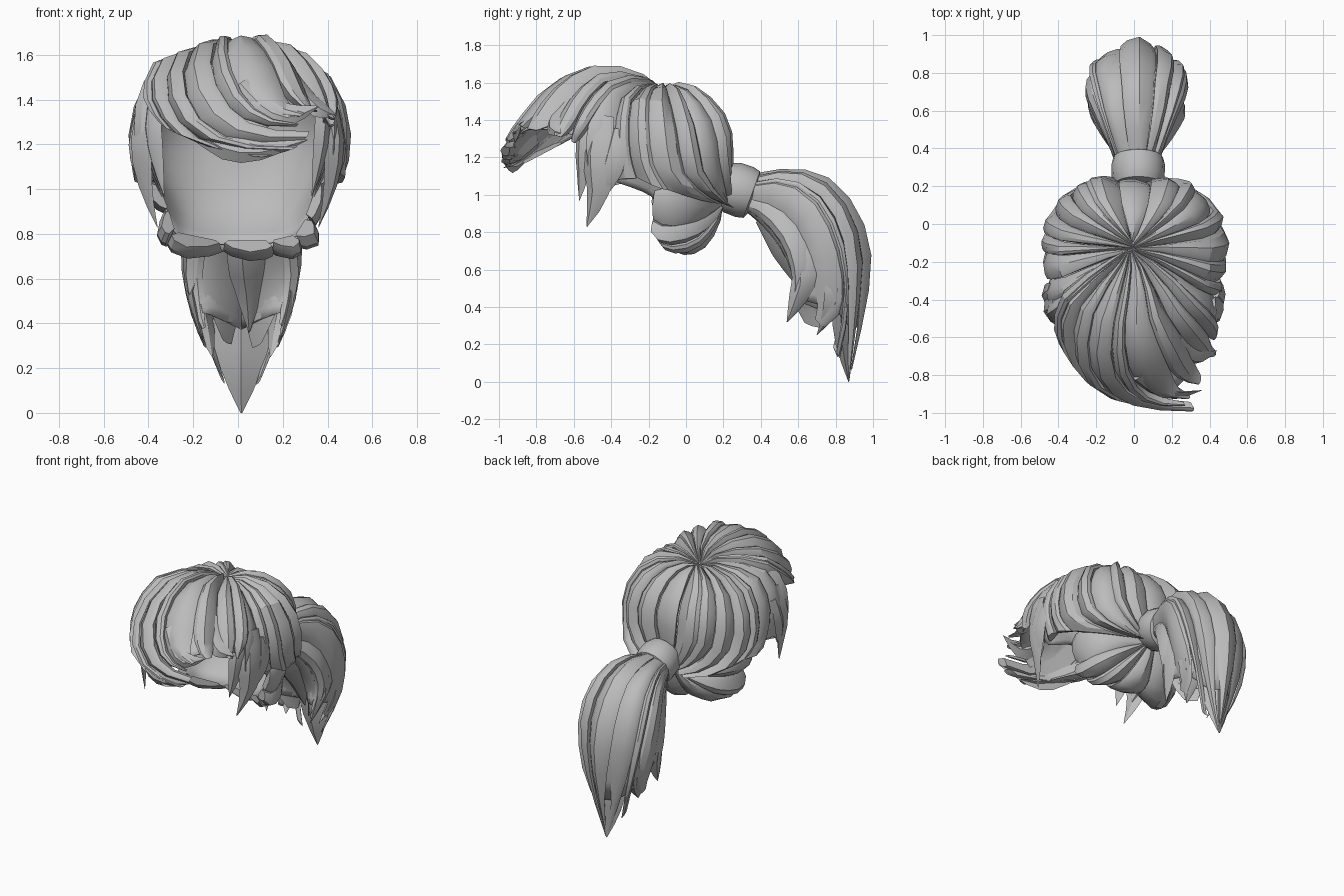
import bpy, bmesh, math, random
from mathutils import Vector as V

random.seed(11)
hair = bpy.data.materials.new("hair_grey")
hair.diffuse_color = (0.5, 0.5, 0.5, 1)


def spline(pts, t):
    """Catmull-Rom through pts, t in 0..1."""
    n = len(pts) - 1
    f = min(max(t, 0), 1) * n
    i = min(int(f), n - 1)
    f -= i
    b, c = pts[i], pts[i + 1]
    a = pts[i - 1] if i else b * 2 - c
    d = pts[i + 2] if i + 2 <= n else c * 2 - b
    return 0.5 * (2 * b + (c - a) * f + (2 * a - 5 * b + 4 * c - d) * f ** 2
                  + (3 * b - a - 3 * c + d) * f ** 3)


def surface(guides, u, t):
    return spline([spline(g, t) for g in guides], u)


def finish(bm, name, angle=30):
    bmesh.ops.recalc_face_normals(bm, faces=bm.faces)
    me = bpy.data.meshes.new(name)
    bm.to_mesh(me)
    bm.free()
    me.materials.append(hair)
    ob = bpy.data.objects.new(name, me)
    bpy.context.collection.objects.link(ob)
    bpy.ops.object.select_all(action='DESELECT')
    ob.select_set(True)
    bpy.context.view_layer.objects.active = ob
    bpy.ops.object.shade_smooth_by_angle(angle=math.radians(angle))
    return ob


def tube(bm, rings):
    """Closed skin over rings of points."""
    vs = [[bm.verts.new(p) for p in r] for r in rings]
    n = len(vs[0])
    for a, b in zip(vs, vs[1:]):
        for i in range(n):
            j = (i + 1) % n
            bm.faces.new((a[i], a[j], b[j], b[i]))
    bm.faces.new(vs[0])
    bm.faces.new(vs[-1][::-1])


def locks(name, guides, count, centre, bulge, tip, t0=0.02, depth=0.025, rows=10):
    """Bulged locks side by side over the guide surface; tip(u) is the end width."""
    bm = bmesh.new()
    cuts = [(i + (random.uniform(-.25, .25) if 0 < i < count else 0)) / count
            for i in range(count + 1)]
    for u0, u1 in zip(cuts, cuts[1:]):
        mid, half = (u0 + u1) / 2, (u1 - u0) / 2
        b = bulge * random.uniform(.6, 1.2)
        tilt = random.choice((-1, 1)) * bulge * random.uniform(.2, .5)
        end = tip(mid)
        stop = 1 if end > .65 else random.uniform(.93, 1)
        rings = []
        for r in range(rows):
            k = r / (rows - 1)
            t = t0 + (stop - t0) * k
            taper = 1 - (1 - end) * max(0, (k - .68) / .32) ** 1.3
            env = min(1, .25 + k * 4) * taper
            ring = []
            for s in (-1, -.65, .05, .7, 1):
                p = surface(guides, mid + half * s * taper, t)
                ring.append(p + (p - centre).normalized() * (b * (1 - s * s) + tilt * s) * env)
            for s in (.85, -.85):
                p = surface(guides, mid + half * s * taper, t)
                ring.append(p - (p - centre).normalized() * depth * env)
            rings.append(ring)
        tube(bm, rings)
    return finish(bm, name)


def lining(name, guides, centre, t0, t1, nu=28, nt=12, depth=0.03):
    """Smooth thin sheet below the locks."""
    bm = bmesh.new()
    grid = []
    for i in range(nu + 1):
        col = []
        for j in range(nt + 1):
            p = surface(guides, i / nu, t0 + (t1 - t0) * j / nt)
            col.append(bm.verts.new(p - (p - centre).normalized() * depth))
        grid.append(col)
    for a, b in zip(grid, grid[1:]):
        for j in range(nt):
            bm.faces.new((a[j], b[j], b[j + 1], a[j + 1]))
    ob = finish(bm, name, 60)
    mod = ob.modifiers.new("thickness", 'SOLIDIFY')
    mod.thickness = 0.008
    mod.offset = 0


def strand(bm, pts, width, centre, thick=.45):
    """Free pointed strand along a path."""
    pts = [V(p) for p in pts]
    rings = []
    for r in range(7):
        k = r / 6
        p = spline(pts, k)
        tan = (spline(pts, min(k + .03, 1)) - spline(pts, max(k - .03, 0))).normalized()
        out = p - V(centre)
        out = (out - tan * out.dot(tan)).normalized()
        side = tan.cross(out)
        w = width * (.7 + .9 * k if k < .35 else 1.015 * (1 - ((k - .35) / .65) ** 1.6) + .03)
        rings.append([p + side * w * x + out * w * thick * z for x, z in
                      ((-1, 0), (-.4, .8), (.3, 1), (1, 0), (0, -.7))])
    tube(bm, rings)


def vecs(rows):
    return [[V(p) for p in r] for r in rows]


def flip(g, cx=0.0):
    return [V((2 * cx - p.x, p.y, p.z)) for p in g]


def both(half, cx=0.0):
    return [flip(g, cx) for g in half[:0:-1]] + half


C = (-.02, -.13, 1.56)   # crown
head = V((0, -.25, 1.2))

# back and side hair: from the back centre round to the temple
sides = both(vecs([
    [C, (0, -.03, 1.56), (0, .08, 1.51), (0, .18, 1.39), (0, .21, 1.25), (0, .2, 1.1), (0, .2, 1.0)],
    [C, (.08, -.02, 1.58), (.17, .1, 1.51), (.21, .2, 1.38), (.21, .22, 1.22), (.14, .22, 1.07), (.06, .2, .98)],
    [C, (.14, -.05, 1.57), (.29, .03, 1.49), (.36, .1, 1.34), (.35, .13, 1.16), (.25, .18, 1.03), (.1, .21, .96)],
    [C, (.17, -.1, 1.57), (.36, -.07, 1.48), (.45, -.03, 1.3), (.44, 0, 1.12), (.36, .11, 1.0), (.17, .2, .95)],
    [C, (.18, -.16, 1.57), (.37, -.2, 1.5), (.45, -.2, 1.33), (.46, -.18, 1.17), (.45, -.14, 1.09), (.43, -.1, 1.03)],
    [C, (.17, -.22, 1.58), (.35, -.33, 1.52), (.43, -.36, 1.37), (.44, -.36, 1.24), (.43, -.35, 1.15), (.42, -.34, 1.09)],
    [C, (.14, -.25, 1.6), (.3, -.42, 1.56), (.4, -.5, 1.43), (.42, -.53, 1.25), (.4, -.53, 1.05), (.37, -.52, .9)]]))
locks("back_and_side_locks", sides, 17, head, .035, lambda u: .3 if abs(u - .5) > .42 else 1)

# smooth inside of the hair, crown to nape rim
inside = both(vecs([
    [C, (0, -.02, 1.52), (0, .09, 1.44), (0, .16, 1.25), (0, .15, 1.05), (0, .08, .88), (0, -.06, .75)],
    [C, (.1, -.05, 1.52), (.2, .06, 1.44), (.21, .14, 1.25), (.2, .11, 1.05), (.2, .03, .88), (.2, -.11, .77)],
    [C, (.18, -.12, 1.52), (.32, -.05, 1.44), (.37, 0, 1.25), (.35, -.01, 1.08), (.31, -.06, .95), (.29, -.16, .82)],
    [C, (.18, -.2, 1.53), (.35, -.25, 1.46), (.41, -.25, 1.3), (.41, -.22, 1.18), (.39, -.2, 1.08), (.34, -.17, .98)],
    [C, (.17, -.25, 1.54), (.3, -.42, 1.5), (.37, -.5, 1.4), (.39, -.5, 1.27), (.39, -.45, 1.16), (.38, -.4, 1.08)]]))
lining("scalp_lining", inside, head, 0, 1, 36, 14, 0)

# swept fringe: right temple across to the left temple
front = vecs([
    [C, (.14, -.23, 1.6), (.32, -.39, 1.55), (.41, -.48, 1.44), (.43, -.53, 1.36), (.42, -.56, 1.3), (.41, -.58, 1.25)],
    [C, (.1, -.27, 1.62), (.22, -.45, 1.62), (.31, -.56, 1.52), (.36, -.62, 1.42), (.39, -.66, 1.35), (.43, -.68, 1.31)],
    [C, (.05, -.28, 1.63), (.1, -.5, 1.65), (.17, -.66, 1.56), (.22, -.76, 1.45), (.28, -.83, 1.37), (.36, -.88, 1.34)],
    [C, (0, -.28, 1.63), (-.02, -.52, 1.66), (0, -.72, 1.56), (.06, -.85, 1.42), (.17, -.92, 1.34), (.33, -.94, 1.31)],
    [C, (-.06, -.27, 1.63), (-.13, -.5, 1.64), (-.15, -.74, 1.51), (-.07, -.88, 1.35), (.08, -.95, 1.26), (.31, -.97, 1.25)],
    [C, (-.1, -.25, 1.61), (-.24, -.44, 1.6), (-.28, -.66, 1.47), (-.22, -.83, 1.31), (-.04, -.93, 1.2), (.24, -.97, 1.18)],
    [C, (-.13, -.23, 1.6), (-.32, -.4, 1.56), (-.37, -.54, 1.44), (-.33, -.69, 1.32), (-.22, -.82, 1.22), (.05, -.93, 1.15)],
    [C, (-.16, -.2, 1.59), (-.36, -.33, 1.54), (-.41, -.48, 1.42), (-.4, -.55, 1.37), (-.36, -.62, 1.32), (-.28, -.7, 1.27)]])
face = V((0, -.35, 1.2))
locks("fringe_locks", front, 9, face, .038, lambda u: .3 if u < .55 else .75, depth=.04)
lining("fringe_lining", front, face, .03, .86, depth=.035)

# nape hair brushed up to the tie
nape = both(vecs([
    [(0, .19, .95), (0, .15, .85), (0, .1, .76), (0, .03, .715), (0, -.03, .72), (0, -.07, .75)],
    [(.05, .19, .94), (.1, .14, .85), (.15, .08, .76), (.18, .0, .715), (.2, -.08, .72), (.2, -.12, .76)],
    [(.07, .19, .94), (.17, .13, .87), (.25, .07, .81), (.3, -.02, .77), (.32, -.12, .76), (.3, -.17, .81)],
    [(.07, .19, .95), (.2, .13, .92), (.28, .07, .9), (.33, 0, .89), (.35, -.1, .88), (.33, -.17, .9)],
    [(.07, .19, .97), (.2, .15, .99), (.31, .08, 1.02), (.38, 0, 1.04), (.4, -.1, 1.04), (.38, -.17, 1.03)]]))
neck = V((0, -.02, 1.0))
locks("nape_locks", nape, 7, neck, .038, lambda u: .92, t0=0, rows=8)

# ponytail: ring of guides from the top round the side to the underside
tail = both(vecs([
    [(.02, .37, 1.11), (.02, .58, 1.12), (.02, .77, 1.06), (.02, .91, .88), (.02, .97, .65), (.02, .94, .35), (.015, .87, 0)],
    [(.1, .38, 1.08), (.15, .56, 1.09), (.18, .73, 1.01), (.2, .84, .84), (.18, .88, .62), (.13, .88, .35), (.03, .86, .03)],
    [(.14, .36, 1.03), (.19, .53, 1.02), (.25, .68, .9), (.26, .76, .72), (.24, .8, .55), (.21, .8, .4), (.17, .72, .28)],
    [(.1, .33, .93), (.16, .44, .86), (.21, .53, .75), (.23, .57, .64), (.22, .58, .54), (.2, .56, .45), (.17, .54, .36)],
    [(.015, .32, .91), (.015, .43, .81), (.015, .52, .71), (.015, .6, .6), (.015, .67, .5), (.015, .74, .38),
     (.015, .8, .25)]]), .015)
middle = V((.015, .68, .75))
locks("ponytail_locks", tail, 11, middle, .032, lambda u: .3, t0=0)
lining("ponytail_core", tail, middle, 0, .87, 32, depth=.02)

# hair tie: rounded band
bm = bmesh.new()
axis = V((0, .94, -.34))
up = V((0, .34, .94))
rings = []
for d, r in ((-.085, .1), (-.08, .125), (-.04, .14), (.03, .142), (.07, .132), (.085, .1)):
    o = V((.022, .285, 1.025)) + axis * d
    rings.append([o + V((1, 0, 0)) * r * math.cos(a) + up * r * math.sin(a)
                  for a in (math.tau * i / 16 for i in range(16))])
tube(bm, rings)
finish(bm, "hair_tie", 40)

# loose pointed strands at the temples
bm = bmesh.new()
for s in (-1, 1):
    strand(bm, [(s * .4, -.44, 1.42), (s * .43, -.47, 1.22), (s * .41, -.47, 1.02), (s * .36, -.53, .83)], .09, head)
    strand(bm, [(s * .37, -.5, 1.44), (s * .38, -.54, 1.28), (s * .36, -.55, 1.12), (s * .33, -.57, .97)], .06, head)
    strand(bm, [(s * .43, -.36, 1.35), (s * .45, -.39, 1.2), (s * .43, -.43, 1.07), (s * .4, -.47, .95)], .075, head)
finish(bm, "temple_strands")

# loose fringe tips
bm = bmesh.new()
strand(bm, [(-.2, -.8, 1.28), (-.05, -.9, 1.2), (.1, -.95, 1.18), (.31, -.985, 1.22)], .07, face)
strand(bm, [(.02, -.8, 1.47), (.12, -.86, 1.37), (.22, -.9, 1.33), (.36, -.88, 1.37)], .075, face)
strand(bm, [(.22, -.62, 1.53), (.3, -.68, 1.41), (.36, -.7, 1.36), (.44, -.67, 1.33)], .075, face)
finish(bm, "fringe_tips")

# loose ponytail tips, and the fold under the tail
bm = bmesh.new()
for s in (-1, 1):
    strand(bm, [(.015 + s * .21, .6, .75), (.015 + s * .22, .64, .58), (.015 + s * .2, .6, .45), (.015 + s * .17, .54, .32)], .07, middle)
    strand(bm, [(.015 + s * .2, .8, .65), (.015 + s * .19, .81, .5), (.015 + s * .16, .77, .37), (.015 + s * .13, .7, .25)], .08, middle)
strand(bm, [(.03, .4, .87), (.04, .5, .7), (.05, .6, .55), (.05, .68, .36)], .09, middle)
strand(bm, [(.015, .78, .65), (.015, .83, .4), (.015, .84, .2), (.015, .87, 0)], .13, (0, .5, .5), .6)
finish(bm, "ponytail_tips")
